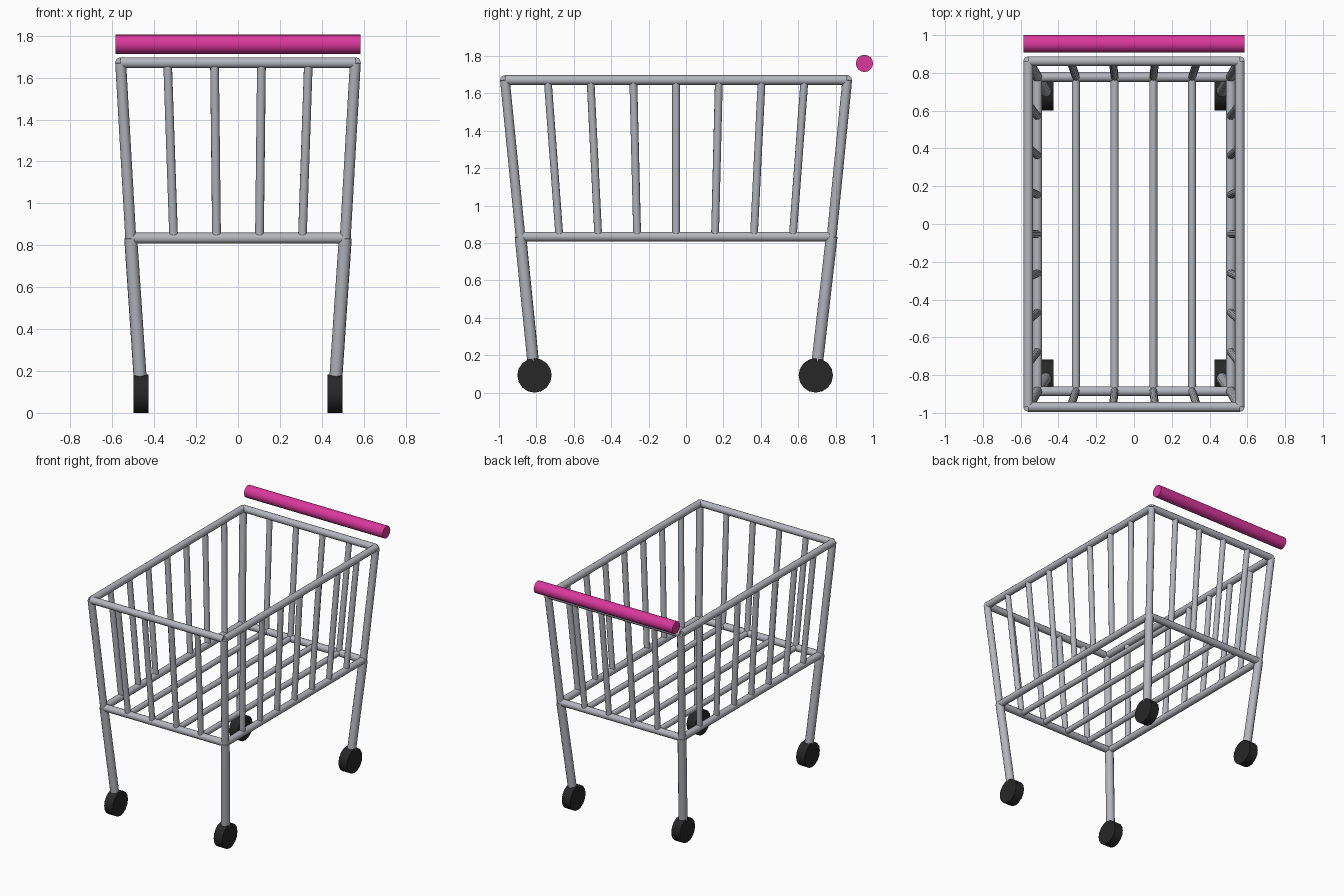
import bpy
import math
from mathutils import Vector

cube = bpy.data.objects.get("Cube")
if cube:
    bpy.data.objects.remove(cube, do_unlink=True)


def make_material(name, rgb, roughness=0.5):
    mat = bpy.data.materials.new(name)
    mat.use_nodes = True
    color = (*rgb, 1.0)
    mat.diffuse_color = color
    bsdf = next(n for n in mat.node_tree.nodes if n.type == "BSDF_PRINCIPLED")
    bsdf.inputs["Base Color"].default_value = color
    bsdf.inputs["Roughness"].default_value = roughness
    return mat


STEEL = make_material("steel grey", (0.45, 0.47, 0.51))
PINK = make_material("handle pink", (0.70, 0.04, 0.33))
RUBBER = make_material("wheel black", (0.02, 0.02, 0.02))


def rod(name, start, end, radius, mat=STEEL, sides=12):
    """Capped cylinder running from start to end."""
    start, end = Vector(start), Vector(end)
    axis = end - start
    bpy.ops.mesh.primitive_cylinder_add(
        vertices=sides, radius=radius, depth=axis.length, location=(start + end) / 2)
    obj = bpy.context.object
    obj.rotation_euler = axis.to_track_quat("Z", "Y").to_euler()
    obj.name = name
    obj.data.materials.append(mat)
    bpy.ops.object.shade_smooth_by_angle(angle=math.radians(40))
    return obj


# Basket proportions: the basket tapers towards the floor
MID_Y = -0.053
FLOOR = dict(x=0.512, y=0.832, z=0.834)
RIM = dict(x=0.56, y=0.915, z=1.671)
FRAME_R, BAR_R, LEG_R = 0.026, 0.021, 0.031


def point(level, u, v):
    """Point on a basket level, with u and v from -1 to 1 across it."""
    return (u * level["x"], MID_Y + v * level["y"], level["z"])


# Top rim and floor frame
for label, level in (("rim", RIM), ("floor_frame", FLOOR)):
    for side, s in (("right", -1), ("left", 1)):
        rod(f"{label}_{side}", point(level, s, -1), point(level, s, 1), FRAME_R)
    for side, s in (("front", -1), ("back", 1)):
        rod(f"{label}_{side}", point(level, -1, s), point(level, 1, s), FRAME_R)

# Bars of the front and back walls, and the floor bars in line with them
for i in range(1, 5):
    u = -1 + 2 * i / 5
    for side, v in (("front", -1), ("back", 1)):
        rod(f"{side}_wall_bar_{i}", point(FLOOR, u, v), point(RIM, u, v), BAR_R)
    rod(f"floor_bar_{i}", point(FLOOR, u, -1), point(FLOOR, u, 1), BAR_R)

# Bars of the side walls
for i in range(1, 8):
    v = -1 + 2 * i / 8
    for side, u in (("right", -1), ("left", 1)):
        rod(f"{side}_wall_bar_{i}", point(FLOOR, u, v), point(RIM, u, v), BAR_R)

# Corner posts, legs and wheels
WHEEL_R, WHEEL_HALF_WIDTH = 0.092, 0.036
for side_x, u in (("right", -1), ("left", 1)):
    for side_y, v in (("front", -1), ("back", 1)):
        corner = f"{side_y}_{side_x}"
        rod(f"corner_post_{corner}", point(FLOOR, u, v), point(RIM, u, v), FRAME_R)
        hub = Vector((u * 0.462, MID_Y - 0.005 + v * 0.752, WHEEL_R))
        rod(f"leg_{corner}", hub, point(FLOOR, u, v), LEG_R)
        half = Vector((WHEEL_HALF_WIDTH, 0, 0))
        rod(f"wheel_{corner}", hub - half, hub + half, WHEEL_R, RUBBER, 16)

# Push handle
rod("push_handle", (-0.585, 0.954, 1.76), (0.585, 0.954, 1.76), 0.046, PINK, 16)
